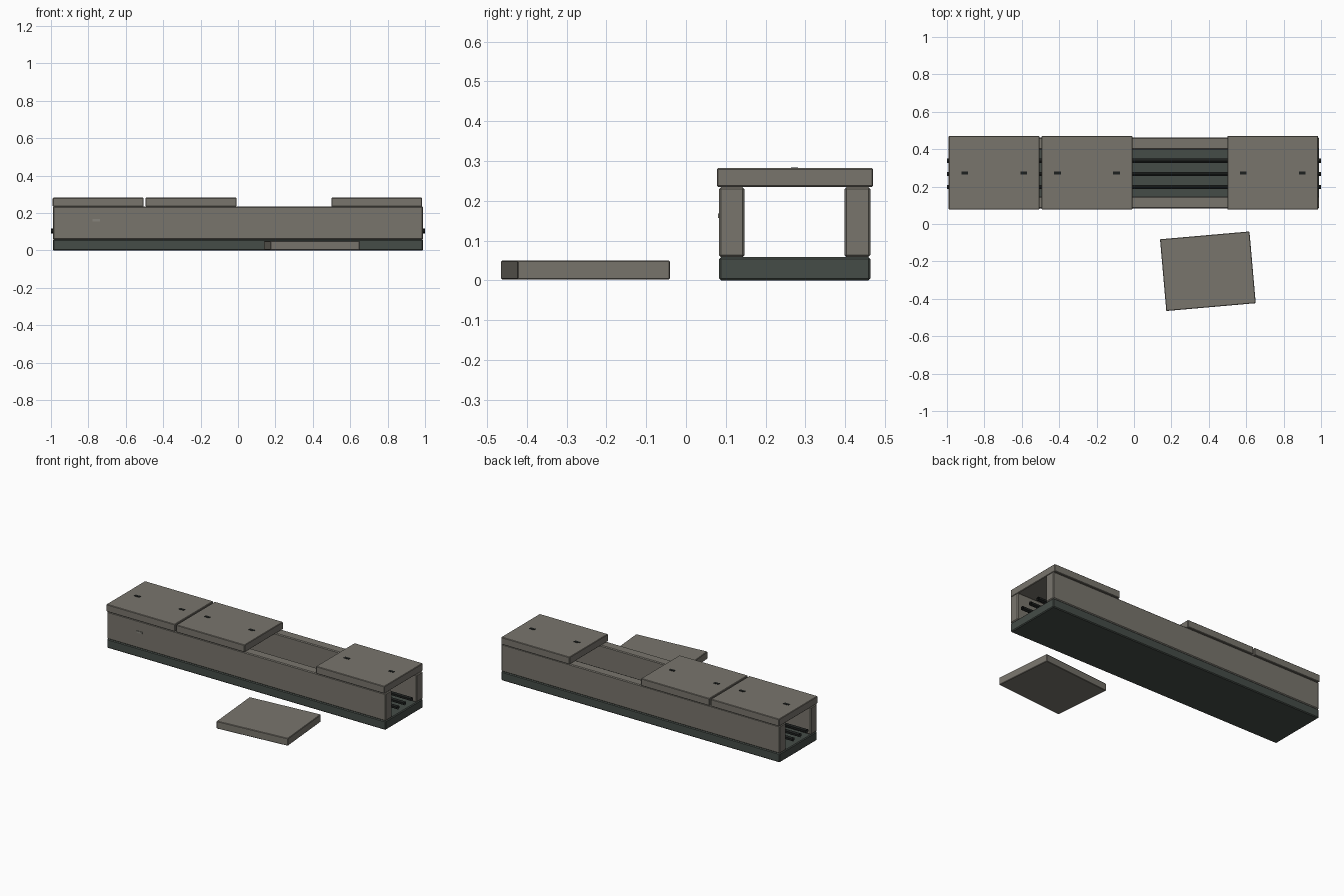
import bpy, bmesh, math
from mathutils import Matrix, Vector

if "Cube" in bpy.data.objects:
    bpy.data.objects.remove(bpy.data.objects["Cube"])


def material(name, rgb):
    m = bpy.data.materials.new(name)
    m.diffuse_color = (*rgb, 1)
    m.use_nodes = True
    m.node_tree.nodes["Principled BSDF"].inputs["Base Color"].default_value = m.diffuse_color
    return m


CONCRETE = material("concrete", (0.19, 0.178, 0.152))
BASE = material("dark_base_concrete", (0.06, 0.073, 0.064))
CABLE = material("black_cable", (0.012, 0.014, 0.013))
TAG = material("tag_grey", (0.24, 0.23, 0.20))


def finish(name, bm, mat):
    mesh = bpy.data.meshes.new(name)
    bm.to_mesh(mesh)
    bm.free()
    mesh.materials.append(mat)
    ob = bpy.data.objects.new(name, mesh)
    bpy.context.collection.objects.link(ob)
    return ob


def box(name, lo, hi, mat, bevel=0.005, turn=0.0):
    lo, hi = Vector(lo), Vector(hi)
    bm = bmesh.new()
    bmesh.ops.create_cube(bm, size=1)
    bmesh.ops.scale(bm, vec=hi - lo, verts=bm.verts)
    if bevel:
        bmesh.ops.bevel(bm, geom=bm.edges[:], offset=bevel, segments=1,
                        affect='EDGES')
    ob = finish(name, bm, mat)
    ob.location = (lo + hi) / 2
    ob.rotation_euler.z = turn
    return ob


# Trough: floor slab and two side walls
box("trough_floor", (-0.99, 0.083, 0), (0.99, 0.463, 0.058), BASE)
box("front_wall", (-0.99, 0.083, 0.058), (0.99, 0.147, 0.234), CONCRETE)
box("back_wall", (-0.99, 0.398, 0.058), (0.99, 0.463, 0.234), CONCRETE)

# Three lids in place, each with two lifting slots
for i, x in enumerate((-0.7475, -0.2515, 0.742)):
    box(f"lid_{i + 1}", (x - 0.243, 0.078, 0.235), (x + 0.243, 0.47, 0.282),
        CONCRETE, 0.003)
    for side, dx in (("left", -0.158), ("right", 0.158)):
        box(f"lid_{i + 1}_{side}_slot", (x + dx - 0.018, 0.264, 0.279),
            (x + dx + 0.018, 0.282, 0.284), CABLE, 0)

# Removed lid lying on the ground
box("removed_lid", (0.155, -0.445, 0.002), (0.635, -0.06, 0.05), CONCRETE,
    0.003, math.radians(5))

# Cables: open six-sided tubes running past both ends
for i, y in enumerate((0.198, 0.268, 0.338)):
    bm = bmesh.new()
    bmesh.ops.create_cone(bm, cap_ends=False, segments=6, radius1=0.013,
                          radius2=0.013, depth=2.0,
                          matrix=Matrix.Rotation(math.pi / 2, 4, 'Y'))
    bmesh.ops.rotate(bm, verts=bm.verts,
                     matrix=Matrix.Rotation(math.pi / 6, 3, 'X')
                     if abs(max(v.co.z for v in bm.verts) - 0.013) > 1e-4
                     else Matrix.Identity(3))
    ob = finish(f"cable_{i + 1}", bm, CABLE)
    ob.location = (0, y, 0.105)

# Small tag on the front wall
box("wall_tag", (-0.777, 0.080, 0.156), (-0.737, 0.084, 0.168), TAG, 0)
